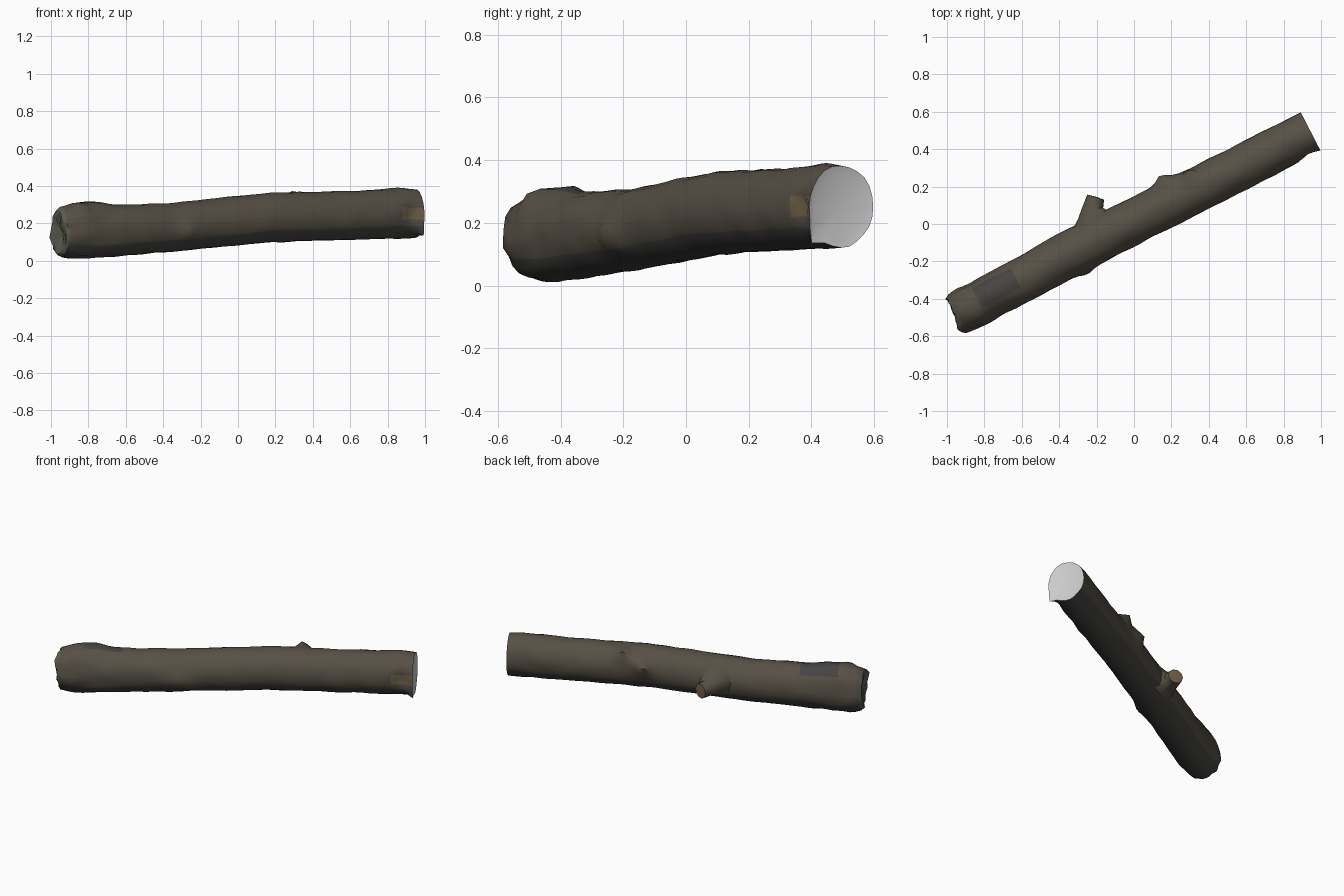
import bpy, bmesh, math
from mathutils import Vector, noise

if "Cube" in bpy.data.objects:
    bpy.data.objects.remove(bpy.data.objects["Cube"])

SIDES, RINGS = 24, 64
ANG = math.radians(27.3)          # heading of the log seen from above
C, S = math.cos(ANG), math.sin(ANG)
U0, U1 = -1.06, 1.066             # ends along the log axis


def material(name, rgb):
    m = bpy.data.materials.new(name)
    m.diffuse_color = (*rgb, 1)
    m.use_nodes = True
    m.node_tree.nodes["Principled BSDF"].inputs["Base Color"].default_value = m.diffuse_color
    return m


bark = material("bark", (0.095, 0.08, 0.06))
dark = material("dark_bark", (0.06, 0.058, 0.055))
tan = material("bare_wood", (0.16, 0.115, 0.065))
moss = material("weathered_end", (0.11, 0.11, 0.085))


def world(u, v, z):
    return Vector((u * C - v * S, u * S + v * C, max(z, 0)))


def lerp_table(table, u):
    for a, b in zip(table, table[1:]):
        if u <= b[0]:
            t = max(0, (u - a[0]) / (b[0] - a[0]))
            return [p + (q - p) * t for p, q in zip(a[1:], b[1:])]
    return table[-1][1:]


# Outline along the axis: u, near side, far side, bottom, top
OUTLINE = [(-1.06, -.105, .122, .025, .285), (-1.0, -.112, .128, .008, .30),
           (-.85, -.112, .124, .015, .302), (-.65, -.110, .128, .03, .30),
           (-.43, -.107, .138, .045, .306), (-.2, -.107, .138, .065, .325),
           (0, -.107, .134, .08, .346), (.22, -.110, .128, .10, .365),
           (.63, -.113, .125, .11, .371), (.98, -.112, .124, .118, .389),
           (1.066, -.109, .122, .122, .383)]

# Knots, stubs, notch: u, angle, length, angular width, height
BUMPS = [(-.88, 75, .08, .45, .022), (-.97, 120, .05, .35, .018),
         (.38, 49, .032, .26, .055), (.24, 15, .045, .3, .042),
         (.31, 28, .06, .35, .02), (-.34, 190, .045, .3, .026),
         (-.27, 205, .03, .3, .012), (-.6, 150, .08, .2, .01),
         (1.0, 180, .04, .3, -.032), (1.066, 222, .03, .2, .036)]


def skin(u, i, scale=1.0, push=0.0):
    a = 2 * math.pi * i / SIDES
    near, far, bot, top = lerp_table(OUTLINE, u)
    cv, cz = (near + far) / 2, (bot + top) / 2
    dv, dz = (far - near) / 2, (top - bot) / 2
    d = 0
    for bu, ba, lu, la, h in BUMPS:
        da = (a - math.radians(ba) + math.pi) % (2 * math.pi) - math.pi
        d += h * math.exp(-((u - bu) / lu) ** 2 - (da / la) ** 2)
    # bark roughness, stronger towards the broken end
    rough = .005 + .008 * max(0, min(1, (-.65 - u) / .3))
    d += rough * noise.noise(Vector((u * 9, 2.2 * math.cos(a), 2.2 * math.sin(a))))
    v = cv + math.cos(a) * (dv + d) * scale
    z = cz + math.sin(a) * (dz + d) * scale
    return world(u + push, v, z)


def make(name, rings, mats, tag=None, cap_end=None, cap_start=None):
    bm = bmesh.new()
    rows = [[bm.verts.new(p) for p in r] for r in rings]
    n = len(rows[0])
    for j, (r, q) in enumerate(zip(rows, rows[1:])):
        for i in range(n):
            f = bm.faces.new((r[i], r[(i + 1) % n], q[(i + 1) % n], q[i]))
            if tag:
                f.material_index = tag(j, i)
    for centre, r in ((cap_end, rows[-1]), (cap_start, rows[0])):
        if centre is not None:
            c = bm.verts.new(centre)
            for i in range(n):
                f = bm.faces.new((r[i], r[(i + 1) % n], c))
                f.material_index = len(mats) - 1 if mats else 0
    bmesh.ops.recalc_face_normals(bm, faces=bm.faces)
    me = bpy.data.meshes.new(name)
    bm.to_mesh(me)
    bm.free()
    for m in mats:
        me.materials.append(m)
    me.shade_smooth()
    me.set_sharp_from_angle(angle=math.radians(45))
    ob = bpy.data.objects.new(name, me)
    bpy.context.collection.objects.link(ob)
    return ob


# Broken left end: ragged rings closing inwards
def ragged(i, k):
    a = 2 * math.pi * i / SIDES
    lean = -.022 * math.exp(-((a - 2.6) / .5) ** 2)
    return lean + .016 * noise.noise(Vector((3 * math.cos(a), 3 * math.sin(a), k * 1.7)))


rings = [[skin(U0, i, s, p + ragged(i, s * 5)) for i in range(SIDES)]
         for s, p in ((.35, -.004), (.65, -.01), (.88, -.016))]
END = len(rings)

# Log body
us = [U0 + (U1 - U0) * j / RINGS for j in range(RINGS + 1)]
rings += [[skin(u, i, 1, ragged(i, 5) if j == 0 else 0) for i in range(SIDES)]
          for j, u in enumerate(us)]


def tag(j, i):
    if j < END:
        return 3
    u, a = us[j - END], (i + .5) * 360 / SIDES
    if .92 < u < 1.05 and 160 < a < 202:
        return 2
    if -.95 < u < -.72 and 40 < a < 110 or a > 215 and a < 325:
        return 1
    return 0


make("log_bark", rings, [bark, dark, tan, moss], tag,
     cap_start=world(U0 + .004, 0, .155))

# Sawn right end, slightly dished
last = [skin(U1, i) for i in range(SIDES)]
mid = sum(last, Vector()) / SIDES
inner = [mid + (p - mid) * .8 - Vector((C, S, 0)) * .006 for p in last]
make("sawn_end", [last, inner], [], cap_end=mid - Vector((C, S, 0)) * .01)

# Branch stub on the far side: left x, y, right x, y, half height, z
STUB = [(-.34, -.05, -.06, .08, .10, .195), (-.30, .025, -.13, .065, .07, .19),
        (-.28, .08, -.165, .085, .05, .185), (-.25, .157, -.16, .13, .046, .18)]
stub = []
for lx, ly, rx, ry, h, z in STUB:
    c, half = Vector(((lx + rx) / 2, (ly + ry) / 2, z)), Vector(((rx - lx) / 2, (ry - ly) / 2, 0))
    stub.append([c + half * math.cos(t) + Vector((0, 0, h * math.sin(t)))
                 for t in (2 * math.pi * i / 10 for i in range(10))])
make("branch_stub", stub, [bark, tan], cap_end=Vector((-.203, .146, .18)))
